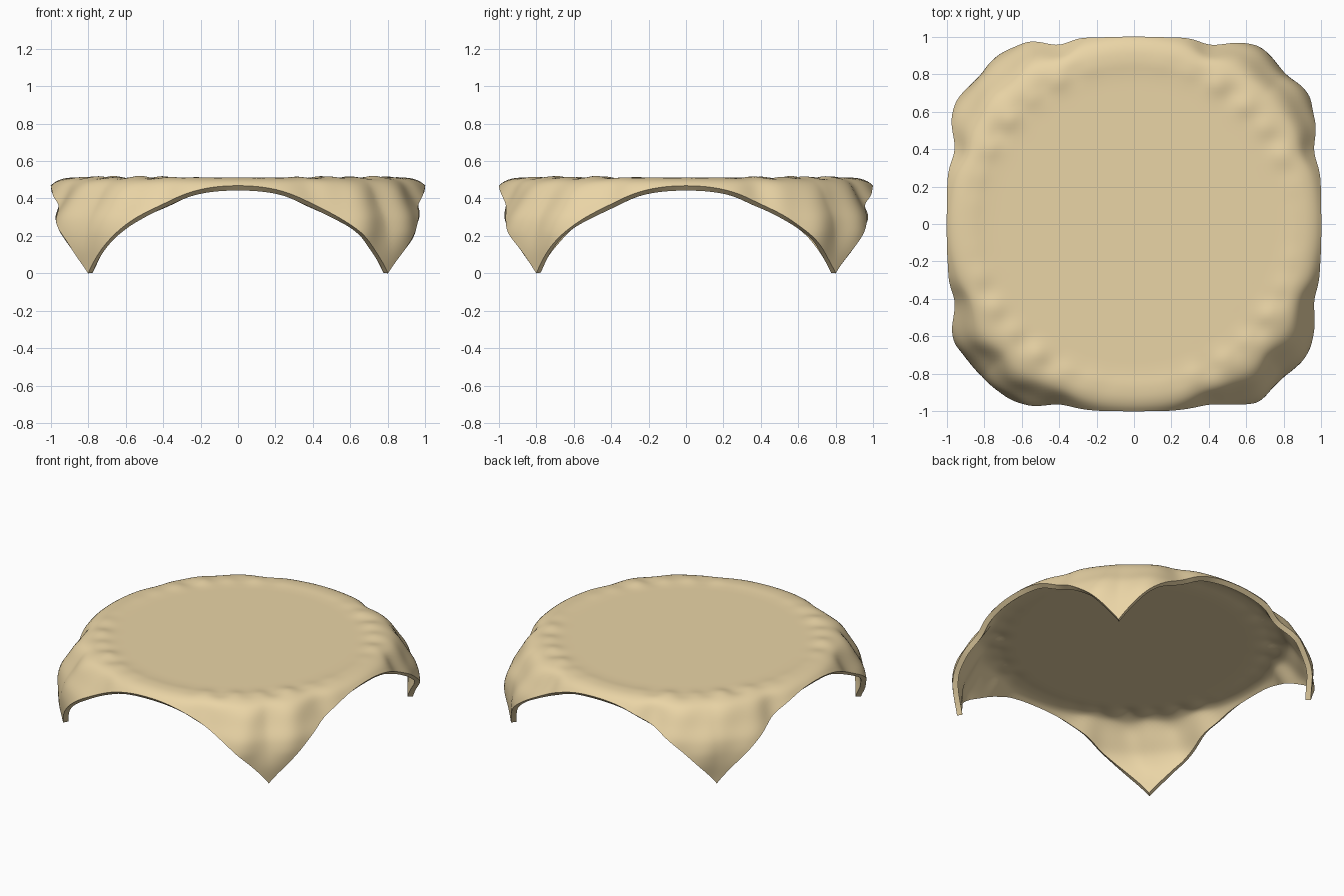
import bpy, bmesh
from math import hypot, atan2, sin, cos, exp, pi, degrees

if "Cube" in bpy.data.objects:
    bpy.data.objects.remove(bpy.data.objects["Cube"])

HALF = 1.02      # half side of the flat square cloth
N = 96           # grid divisions
THICK = 0.035

# Drape profile: distance along cloth -> (radius, height)
PROFILE = [(0.0, 0.0, 0.505), (0.74, 0.74, 0.505), (0.80, 0.80, 0.507),
           (0.87, 0.87, 0.512), (0.95, 0.945, 0.502), (1.02, 1.0, 0.468),
           (1.10, 1.062, 0.375), (1.18, 1.115, 0.285), (1.30, 1.14, 0.15),
           (1.45, 1.132, -0.008)]


def profile(s):
    """Smooth Hermite interpolation of the drape profile."""
    P = PROFILE

    def slope(i, k):
        a, b = P[max(i - 1, 0)], P[min(i + 1, len(P) - 1)]
        return (b[k] - a[k]) / (b[0] - a[0])

    i = max(j for j in range(len(P) - 1) if P[j][0] <= s)
    h = P[i + 1][0] - P[i][0]
    t = (s - P[i][0]) / h
    if i == 0:
        return s, P[0][2]
    return [(2*t**3 - 3*t**2 + 1) * P[i][k] + (t**3 - 2*t**2 + t) * h * slope(i, k)
            + (3*t**2 - 2*t**3) * P[i + 1][k] + (t**3 - t**2) * h * slope(i + 1, k)
            for k in (1, 2)]


def gauss(x, centre, width):
    return exp(-((x - centre) / width) ** 2)


def drape(u, v):
    s, phi = hypot(u, v), atan2(v, u)
    r, z = profile(s)
    q = degrees(phi) % 90
    q = min(q, 90 - q)                      # angle from the nearest side middle
    corner = sin(2 * phi) ** 2
    hang = min(max((s - 0.9) / 0.15, 0), 1)
    tip = min(max((1.44 - s) / 0.2, 0), 1)
    # hanging folds: a dent beside each corner, a bulge on it, small ripples
    r += hang * tip * (-0.025 * gauss(q, 23, 5) + 0.02 * gauss(q, 37, 7))
    r += hang * tip * corner * 0.008 * sin(23 * phi + 9 * s)
    # puckers round the rim
    z += corner * gauss(s, 0.87, 0.06) * (0.006 * sin(31 * phi + 1) + 0.004 * sin(19 * phi))
    return r * cos(phi), r * sin(phi), z


# Square cloth grid draped over a round top
bm = bmesh.new()
grid = [[bm.verts.new(drape(HALF * (2 * i / N - 1), HALF * (2 * j / N - 1)))
         for j in range(N + 1)] for i in range(N + 1)]
for i in range(N):
    for j in range(N):
        bm.faces.new((grid[i][j], grid[i + 1][j], grid[i + 1][j + 1], grid[i][j + 1]))
low = min(v.co.z for v in bm.verts)
for v in bm.verts:
    v.co.z -= low
mesh = bpy.data.meshes.new("tablecloth")
bm.to_mesh(mesh)
bm.free()
cloth = bpy.data.objects.new("tablecloth", mesh)
bpy.context.collection.objects.link(cloth)

# Fabric thickness, inward
solid = cloth.modifiers.new("thickness", 'SOLIDIFY')
solid.thickness = THICK
solid.offset = -1

bpy.context.view_layer.objects.active = cloth
cloth.select_set(True)
bpy.ops.object.modifier_apply(modifier=solid.name)
bpy.ops.object.shade_smooth_by_angle(angle=pi / 4)

# Fabric colour
mat = bpy.data.materials.new("tan_fabric")
mat.diffuse_color = (0.82, 0.66, 0.38, 1)
mat.use_nodes = True
mat.node_tree.nodes["Principled BSDF"].inputs["Base Color"].default_value = mat.diffuse_color
mesh.materials.append(mat)
